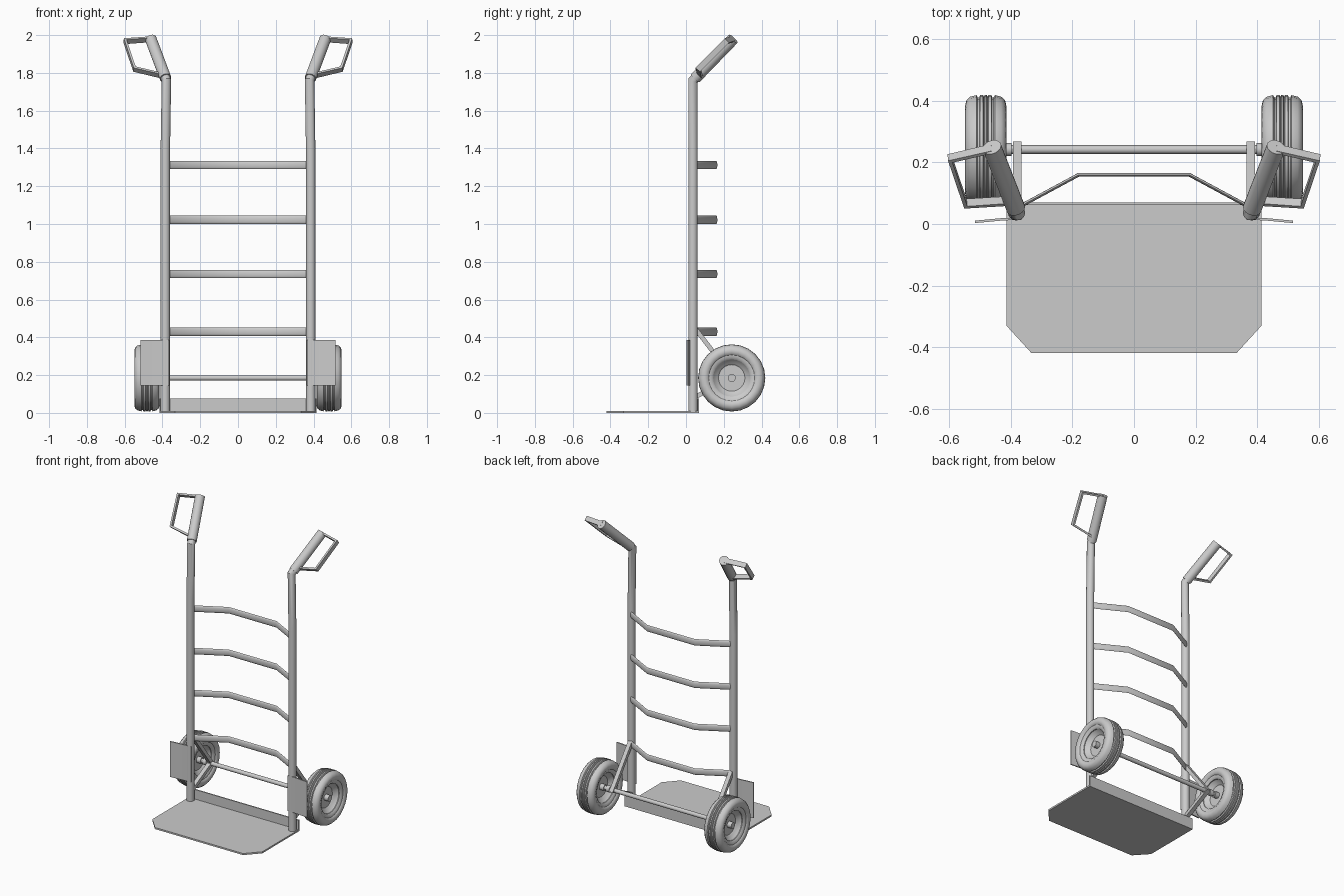
import bpy, bmesh, math
from mathutils import Vector, Matrix

if "Cube" in bpy.data.objects:
    bpy.data.objects.remove(bpy.data.objects["Cube"])


def finish(name, bm, mirror=False, angle=35):
    bmesh.ops.recalc_face_normals(bm, faces=bm.faces)
    me = bpy.data.meshes.new(name)
    bm.to_mesh(me)
    bm.free()
    ob = bpy.data.objects.new(name, me)
    bpy.context.collection.objects.link(ob)
    me.shade_smooth()
    me.set_sharp_from_angle(angle=math.radians(angle))
    if mirror:
        ob.modifiers.new("Mirror", 'MIRROR').use_mirror_merge = False
    return ob


def ellipse(a, b, n=16):
    return [(a * math.cos(2 * math.pi * i / n), b * math.sin(2 * math.pi * i / n)) for i in range(n)]


def rect(a, b):
    return [(-a, -b), (a, -b), (a, b), (-a, b)]


def sweep(name, path, section, up, mirror=False):
    """Mitred sweep of a cross-section; 'up' is the normal of the bend plane."""
    bm = bmesh.new()
    pts = [Vector(p) for p in path]
    rings = []
    for i, p in enumerate(pts):
        d0 = (p - pts[i - 1]).normalized() if i else (pts[1] - p).normalized()
        d1 = (pts[i + 1] - p).normalized() if i < len(pts) - 1 else d0
        t = (d0 + d1).normalized()
        side = t.cross(Vector(up)).normalized()
        u = side.cross(t)
        k = 1 / max(t.dot(d0), 0.4)
        rings.append([bm.verts.new(p + side * a * k + u * b) for a, b in section])
    n = len(section)
    for r0, r1 in zip(rings, rings[1:]):
        for j in range(n):
            bm.faces.new((r0[j], r0[(j + 1) % n], r1[(j + 1) % n], r1[j]))
    bm.faces.new(rings[0])
    bm.faces.new(rings[-1])
    return finish(name, bm, mirror)


def lathe(name, profile, centre, n=24, mirror=True):
    """Closed profile of (x, radius) turned around the x axis."""
    bm = bmesh.new()
    vs = [bm.verts.new((x, 0, r)) for x, r in profile]
    es = [bm.edges.new((vs[i], vs[(i + 1) % len(vs)])) for i in range(len(vs))]
    bmesh.ops.spin(bm, geom=vs + es, axis=(1, 0, 0), cent=(0, 0, 0),
                   angle=2 * math.pi, steps=n)
    bmesh.ops.remove_doubles(bm, verts=bm.verts, dist=1e-5)
    bmesh.ops.translate(bm, verts=bm.verts, vec=centre)
    return finish(name, bm, mirror)


def prism(name, outline, z0, z1, mirror=False):
    bm = bmesh.new()
    f = bm.faces.new([bm.verts.new((x, y, z0)) for x, y in outline])
    ext = bmesh.ops.extrude_face_region(bm, geom=[f])["geom"]
    bmesh.ops.translate(bm, verts=[v for v in ext if isinstance(v, bmesh.types.BMVert)],
                        vec=(0, 0, z1 - z0))
    bm.faces.ensure_lookup_table()
    if not any(abs(g.normal.z) > 0.9 and g.calc_center_median().z < z0 + 1e-4 for g in bm.faces):
        low = [v for v in bm.verts if abs(v.co.z - z0) < 1e-5]
        bmesh.ops.contextual_create(bm, geom=low)
    return finish(name, bm, mirror)


# Upright rails, bent outward and back at the top
base, elbow, tip = (0.385, 0.037, 0.004), (0.379, 0.037, 1.76), (0.462, 0.25, 1.98)
sweep("rail", [base, (0.385, 0.037, 1.38), elbow, (0.40, 0.092, 1.816)],
      ellipse(0.025, 0.025), (0.93, -0.36, 0), True)

# Rubber grips and knuckle guards
sweep("grip", [(0.384, 0.05, 1.773), tip], ellipse(0.031, 0.031), (1, 0, 0), True)
sweep("knuckle_guard", [(0.462, 0.245, 1.978), (0.598, 0.213, 1.968),
                        (0.548, 0.066, 1.82), (0.40, 0.075, 1.785)],
      rect(0.006, 0.016), (0, -0.72, 0.69), True)

# Bowed cross bars
for i, z in enumerate((0.43, 0.735, 1.022, 1.312)):
    sweep(f"cross_bar_{i + 1}", [(-0.375, 0.055, z), (-0.18, 0.16, z), (0.18, 0.16, z), (0.375, 0.055, z)],
          ellipse(0.006, 0.022, 12), (0, 0, 1))

# Axle and its V-shaped braces
AY, AZ = 0.242, 0.185
sweep("axle", [(-0.49, AY, AZ), (0.49, AY, AZ)], ellipse(0.014, 0.014), (0, 0, 1))
sweep("axle_collar", [(0.398, AY, AZ), (0.425, AY, AZ)], ellipse(0.021, 0.021), (0, 0, 1), True)
sweep("axle_brace", [(0.38, 0.05, 0.445), (0.38, AY + 0.008, AZ), (0.38, 0.05, 0.085)],
      rect(0.012, 0.014), (1, 0, 0), True)

# Wheels: grooved tyre, dished rim, hub cap
half = [(0.045, 0.098), (0.054, 0.108), (0.056, 0.122), (0.061, 0.126), (0.067, 0.142),
        (0.063, 0.160), (0.050, 0.172), (0.030, 0.177), (0.026, 0.170), (0.021, 0.170),
        (0.018, 0.178), (0.009, 0.178), (0.006, 0.171), (0.003, 0.178)]
lathe("tyre", half + [(-x, r) for x, r in reversed(half)], (0.482, AY, AZ))
rim = [(0.012, 0.015), (0.012, 0.07), (0.020, 0.078), (0.030, 0.092), (0.050, 0.104)]
lathe("wheel_rim", rim + [(-x, r) for x, r in reversed(rim)], (0.482, AY, AZ))
sweep("hub_cap", [(0.44, AY, AZ), (0.525, AY, AZ)], ellipse(0.021, 0.021), (0, 0, 1), True)

# Wheel guard plates
prism("wheel_guard", [(0.365, 0.013), (0.42, 0.012), (0.517, 0.003), (0.517, 0.011), (0.42, 0.020), (0.365, 0.021)],
      0.145, 0.387, True)

# Toe plate with clipped corners and upturned back lip
prism("toe_plate", [(-0.415, 0.07), (-0.415, -0.33), (-0.333, -0.42),
                    (0.333, -0.42), (0.415, -0.33), (0.415, 0.07)], 0.0, 0.011)
prism("toe_plate_lip", [(-0.415, 0.062), (0.415, 0.062), (0.415, 0.07), (-0.415, 0.07)], 0.0, 0.076)
